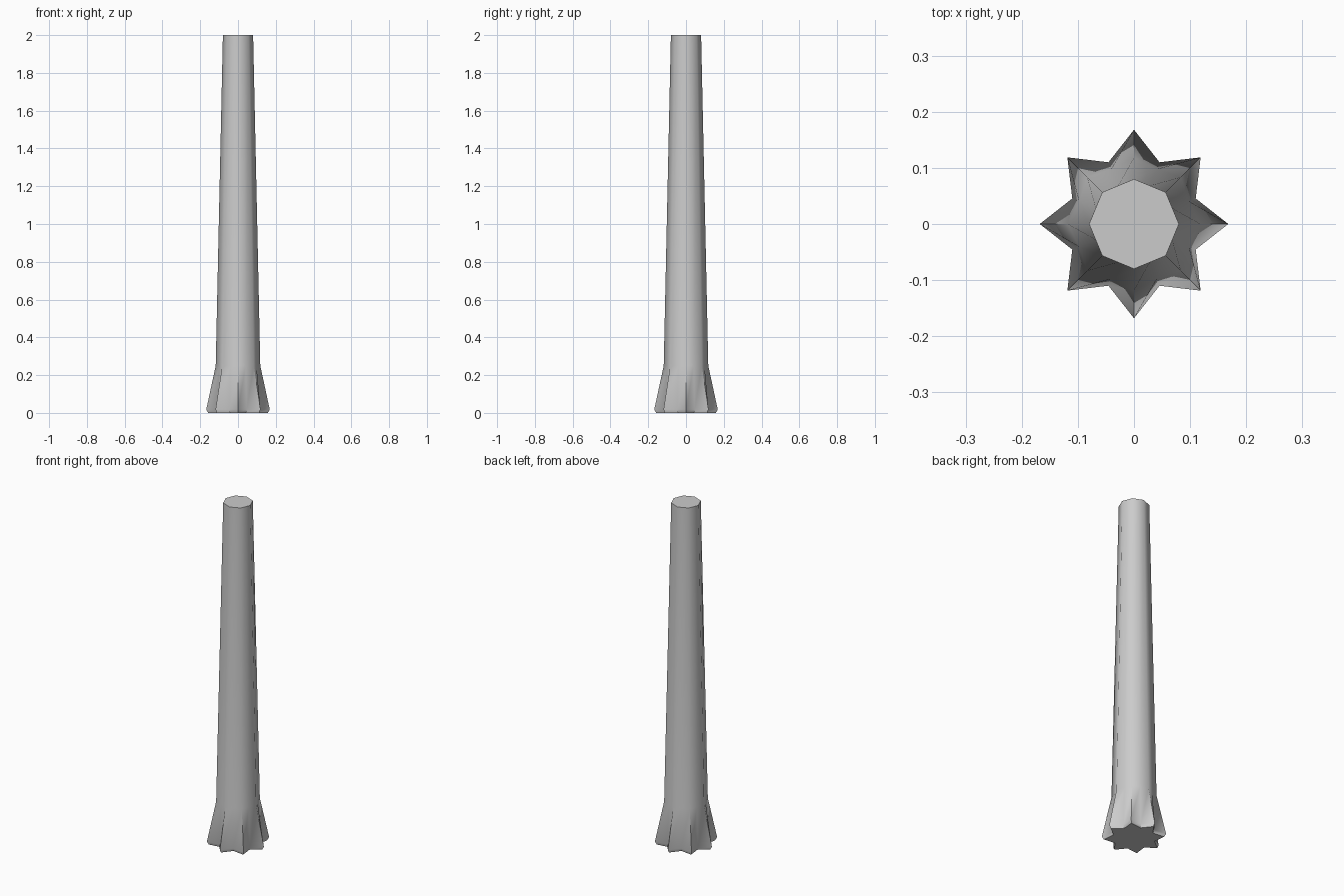
import bpy, bmesh, math

if "Cube" in bpy.data.objects:
    bpy.data.objects.remove(bpy.data.objects["Cube"])

POINTS = 8
# height, ridge radius, valley radius
RINGS = [(0.0, 0.158, 0.112), (0.018, 0.168, 0.119),
         (0.25, 0.118, 0.106), (2.0, 0.08, 0.074)]

bm = bmesh.new()


def star_ring(z, ridge, valley):
    verts = []
    for i in range(POINTS * 2):
        a = math.pi * i / POINTS
        r = valley if i % 2 else ridge
        verts.append(bm.verts.new((r * math.cos(a), r * math.sin(a), z)))
    return verts


# Flared star-shaped foot blending into a tapered octagonal shaft
rings = [star_ring(*r) for r in RINGS]
n = POINTS * 2
for low, high in zip(rings, rings[1:]):
    for i in range(n):
        j = (i + 1) % n
        bm.faces.new((low[i], low[j], high[j], high[i]))

# End caps
bm.faces.new(rings[0][::-1])
bm.faces.new(rings[-1])

mesh = bpy.data.meshes.new("tapered_trunk")
bm.to_mesh(mesh)
bm.free()
trunk = bpy.data.objects.new("tapered_trunk", mesh)
bpy.context.collection.objects.link(trunk)

# Soft shaft sides, crisp foot points and caps
bpy.context.view_layer.objects.active = trunk
trunk.select_set(True)
bpy.ops.object.shade_smooth_by_angle(angle=math.radians(50))
